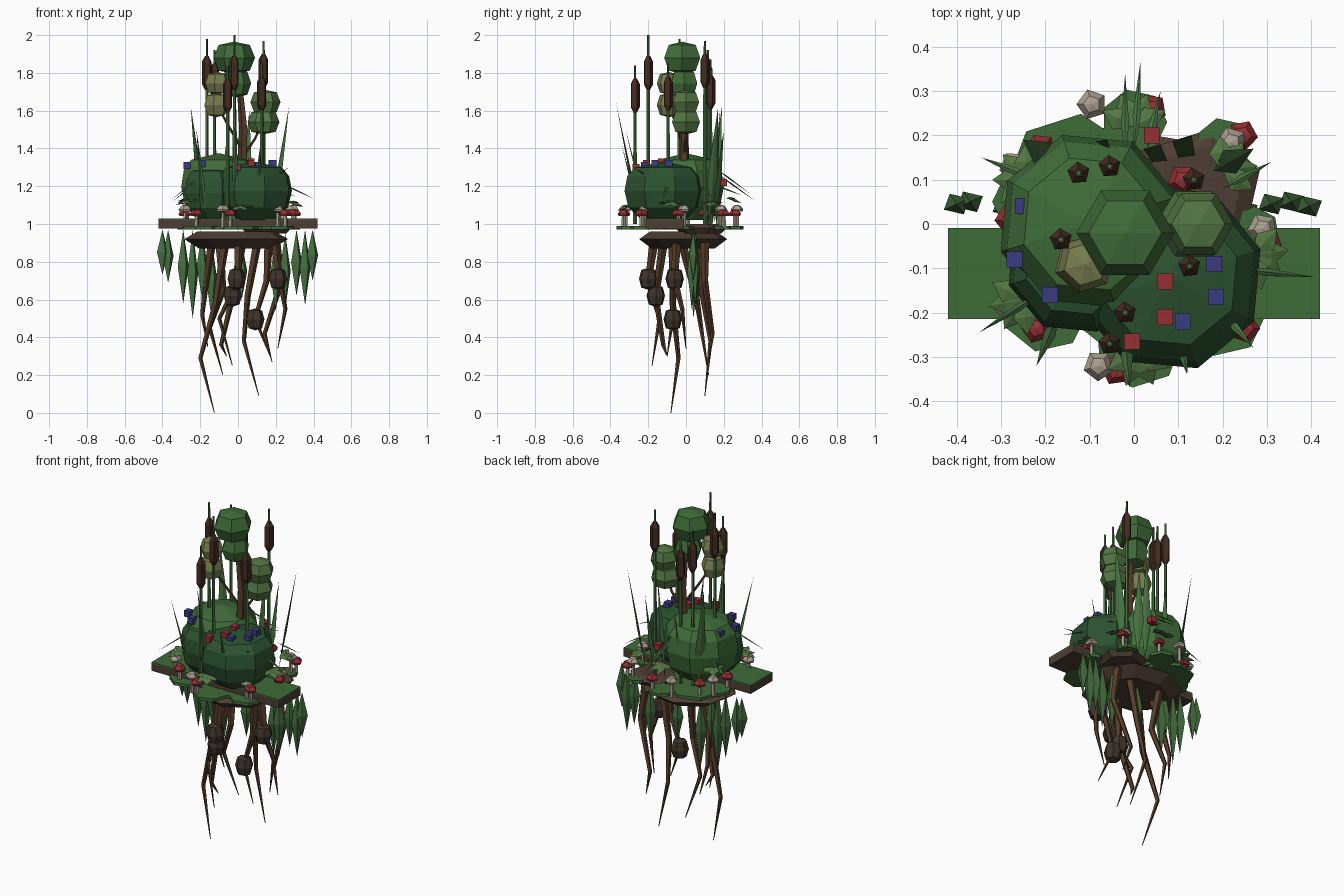
import bpy, bmesh, math
from mathutils import Vector, Matrix

if "Cube" in bpy.data.objects:
    bpy.data.objects.remove(bpy.data.objects["Cube"])

MATS = {}
def mat(name, rgb):
    m = bpy.data.materials.new(name)
    m.diffuse_color = (*rgb, 1)
    m.use_nodes = True
    m.node_tree.nodes["Principled BSDF"].inputs["Base Color"].default_value = m.diffuse_color
    MATS[name] = m
for n, c in dict(dark_green=(.025, .085, .03), green=(.05, .15, .04), leaf_green=(.06, .16, .05),
                 light_green=(.085, .18, .055), olive=(.19, .21, .08), soil=(.075, .048, .033),
                 bark=(.09, .045, .022), root_brown=(.05, .034, .024), seed_brown=(.055, .025, .015),
                 red=(.3, .03, .035), blue=(.045, .045, .22), beige=(.42, .36, .28)).items():
    mat(n, c)

def make(name, material, build):
    bm = bmesh.new()
    build(bm)
    bmesh.ops.recalc_face_normals(bm, faces=bm.faces)
    me = bpy.data.meshes.new(name)
    bm.to_mesh(me)
    bm.free()
    me.materials.append(MATS[material])
    ob = bpy.data.objects.new(name, me)
    bpy.context.collection.objects.link(ob)
    return ob

def lathe(bm, c, profile, n, phase=0.0, sy=1.0):
    """Stack of n-gon rings (radius, z) around c; radius 0 makes a point."""
    rings = []
    for r, z in profile:
        k = 1 if r == 0 else n
        rings.append([bm.verts.new((c[0] + r * math.cos(phase + math.tau * i / n),
                                    c[1] + r * sy * math.sin(phase + math.tau * i / n), z)) for i in range(k)])
    for a, b in zip(rings, rings[1:]):
        for i in range(n):
            j = (i + 1) % n
            f = [a[i % len(a)], a[j % len(a)], b[j % len(b)], b[i % len(b)]]
            bm.faces.new(list(dict.fromkeys(f)))
    for ring in (rings[0], rings[-1]):
        if len(ring) > 2:
            bm.faces.new(ring)

def ball(bm, c, r, h, n=6, phase=0.0):
    lathe(bm, c, [(0, c[2] - h), (r * .75, c[2] - h * .8), (r, c[2]),
                  (r * .75, c[2] + h * .8), (0, c[2] + h)], n, phase)

def tube(bm, pts, radii, n=5):
    """Tapered polyline limb."""
    pts = [Vector(p) for p in pts]
    rings = []
    for i, p in enumerate(pts):
        d = (pts[min(i + 1, len(pts) - 1)] - pts[max(i - 1, 0)]).normalized()
        u = d.cross(Vector((0, 1, 0.01))).normalized()
        v = d.cross(u)
        rings.append([bm.verts.new(p + radii[i] * (u * math.cos(math.tau * k / n) + v * math.sin(math.tau * k / n)))
                      for k in range(n)])
    for a, b in zip(rings, rings[1:]):
        for k in range(n):
            bm.faces.new((a[k], a[(k + 1) % n], b[(k + 1) % n], b[k]))
    bm.faces.new(rings[0])
    bm.faces.new(rings[-1])

def blade(bm, a, b, w, t=.006, mid=.4):
    """Diamond leaf from a to b, wide across its lean direction."""
    a, b = Vector(a), Vector(b)
    d = b - a
    side = d.cross(Vector((0, 0, 1)))
    side = side.normalized() if side.length > 1e-4 else Vector((1, 0, 0))
    nrm = d.cross(side).normalized()
    m = a.lerp(b, mid)
    va, vb = bm.verts.new(a), bm.verts.new(b)
    ring = [bm.verts.new(m + o) for o in (side * w, nrm * t, -side * w, -nrm * t)]
    for i in range(4):
        bm.faces.new((va, ring[i], ring[(i + 1) % 4]))
        bm.faces.new((vb, ring[(i + 1) % 4], ring[i]))

def box(bm, c, s):
    bmesh.ops.create_cube(bm, size=1, matrix=Matrix.Translation(c) @ Matrix.Diagonal((*s, 1)))

# Plank and soil base
make("plank", "soil", lambda bm: box(bm, (0, -.112, 1.0), (.84, .205, .045)))
make("plank_turf", "green", lambda bm: box(bm, (0, -.112, 1.025), (.84, .205, .008)))
make("soil_disc", "soil", lambda bm: lathe(bm, (-.01, -.015), [(.2, .87), (.28, .92), (.21, .96)], 8, .2, .85))
make("soil_mound", "soil", lambda bm: lathe(bm, (.15, .08), [(.11, .95), (.14, .98), (.1, 1.0)], 6, .3))

# Moss pads
def pads(bm):
    for x, y, r in [(-.14, .1, .15), (0, .23, .075), (.01, -.27, .1), (.2, -.2, .1), (-.2, -.19, .1),
                    (.27, -.02, .06), (.2, .18, .06), (-.25, .05, .07), (0, -.1, .2)]:
        lathe(bm, (x, y), [(r, .972), (r, .99)], 7, x * 9)
make("moss_pads", "green", pads)

# Shrubs
def shrub(c, r, z0, z1):
    h = z1 - z0
    prof = [(r * .55, z0), (r * .9, z0 + h * .22), (r, z0 + h * .5), (r * .93, z0 + h * .75), (r * .74, z0 + h * .9), (0, z1)]
    return lambda bm: lathe(bm, c, prof, 8, .3)
make("front_shrub", "dark_green", shrub((.08, -.12), .215, 1.02, 1.33))
make("back_shrub", "green", shrub((-.1, .0), .21, 1.02, 1.375))
make("side_shrub", "dark_green", shrub((-.13, -.09), .16, 1.02, 1.31))

# Clipped tree
def trunk(bm):
    tube(bm, [(.02, -.01, 1.2), (.03, -.01, 1.5), (0, -.02, 1.85)], [.03, .024, .012])
    tube(bm, [(.03, -.01, 1.36), (.09, 0, 1.45), (.14, 0, 1.56)], [.009, .007, .006])
    tube(bm, [(.02, -.01, 1.4), (-.05, -.05, 1.52), (-.11, -.09, 1.63)], [.009, .007, .006])
make("tree_trunk", "bark", trunk)
make("crown_top", "green", lambda bm: ball(bm, (-.02, -.02, 1.88), .11, .085))
make("crown_lower", "green", lambda bm: ball(bm, (-.01, -.01, 1.745), .08, .075))
make("crown_right", "light_green", lambda bm: [ball(bm, (.145, 0, 1.645), .08, .065), ball(bm, (.135, 0, 1.54), .085, .065)])
make("crown_left", "olive", lambda bm: [ball(bm, (-.11, -.09, 1.745), .066, .06, 6, .3), ball(bm, (-.115, -.09, 1.63), .066, .065, 6, .3)])

# Cattails: x, y, head bottom, tip
cattails = [(-.055, -.27, 1.6, 1.84), (-.02, -.2, 1.72, 2.0), (.125, -.095, 1.61, 1.85), (-.165, -.035, 1.72, 1.98),
            (-.125, .115, 1.68, 1.92), (-.055, .13, 1.62, 1.87), (.135, .1, 1.73, 1.97)]
def stems(bm):
    for x, y, h, t in cattails:
        lathe(bm, (x, y), [(.011, 1.0), (.009, h), (.006, t)], 5)
def heads(bm):
    for x, y, h, t in cattails:
        lathe(bm, (x, y), [(.01, h - .01), (.026, h + .02), (.026, h + .14), (.01, h + .17)], 5, .4)
make("cattail_stems", "leaf_green", stems)
make("cattail_heads", "seed_brown", heads)

# Tall reed blades and drooping side blades
def reeds(bm):
    for a, b, w in [((.18, .12, 1.0), (.27, .17, 1.62), .03), ((-.18, .14, 1.0), (-.25, .19, 1.62), .03),
                    ((.04, .14, 1.0), (.06, .18, 1.6), .03), ((.1, .15, 1.0), (.13, .2, 1.5), .03),
                    ((-.02, -.25, 1.05), (-.01, -.37, 1.64), .014), ((-.17, -.2, 1.02), (-.22, -.32, 1.5), .014),
                    ((.1, -.24, 1.02), (.12, -.34, 1.42), .014), ((-.08, .16, 1.0), (-.06, .19, 1.45), .025)]:
        blade(bm, a, b, w)
    for a, b in [((-.22, .1, 1.22), (-.345, .15, 1.12)), ((-.2, -.15, 1.25), (-.35, -.245, 1.13)),
                 ((.22, -.1, 1.22), (.41, -.12, 1.13)), ((0, .16, 1.27), (.015, .37, 1.12)),
                 ((-.02, .15, 1.3), (-.02, .34, 1.16)), ((.2, .08, 1.2), (.31, .14, 1.14)),
                 ((.2, -.2, 1.25), (.27, -.28, 1.3)), ((.03, .17, 1.2), (.06, .3, 1.15))]:
        blade(bm, a, b, .009, .004)
make("reed_blades", "leaf_green", reeds)

# Broad low leaves in tufts
def tufts(bm):
    for x, y, z in [(.0, .22, 1.14), (.27, -.07, 1.12), (-.25, -.17, 1.13), (.01, -.29, 1.1), (.2, .12, 1.12), (-.24, .1, 1.14)]:
        out = math.atan2(y, x)
        for k in (-1.1, -.4, .4, 1.1):
            d = Vector((math.cos(out + k), math.sin(out + k), -.5 + .35 * abs(k)))
            blade(bm, (x, y, z), Vector((x, y, z)) + d * .08, .028, .008, .5)
make("leaf_tufts", "light_green", tufts)

# Hanging leaves: x, y, top, bottom
def hanging(bm):
    for x, y, t, b in [(-.4, .045, .97, .73), (-.37, .05, .97, .69), (-.29, .04, .97, .58), (-.24, .04, .97, .5),
                       (-.19, .03, .96, .6), (-.14, .06, .92, .5), (.2, .05, .93, .54), (.25, .03, .95, .55),
                       (.31, .045, .97, .62), (.355, .05, .97, .57), (.395, .04, .97, .7), (.02, .05, .9, .6)]:
        lathe(bm, (x, y), [(0, b), (.033, b + (t - b) * .5), (0, t)], 4, .5, .8)
make("hanging_leaves", "leaf_green", hanging)

# Roots and tubers
def roots(bm):
    for path in [[(-.07, -.06, .9), (-.12, -.07, .58), (-.2, -.04, .29), (-.125, -.08, 0)],
                 [(.1, .08, .9), (.05, .09, .62), (.03, .13, .38), (.11, .1, .09)],
                 [(.2, .1, .9), (.23, .1, .7), (.14, .14, .42), (.18, .12, .27)],
                 [(-.1, .1, .9), (-.08, .05, .65), (-.15, .08, .45), (-.08, .12, .2)],
                 [(0, -.17, .9), (0, -.2, .7), (-.1, -.14, .5), (-.03, -.18, .25)],
                 [(.02, -.12, .9), (-.03, -.16, .62), (-.09, -.12, .36), (-.06, -.1, .3)],
                 [(.16, -.07, .9), (.15, -.07, .7), (.09, -.07, .5), (.17, -.1, .3)],
                 [(.19, -.05, .9), (.22, -.06, .71), (.25, -.02, .55), (.21, 0, .34)],
                 [(-.14, -.02, .9), (-.17, .03, .7), (-.19, .07, .52), (-.16, .1, .35)]]:
        tube(bm, path, [.025, .018, .012, .002])
make("roots", "bark", roots)
def tubers(bm):
    for c in [(-.01, -.2, .71), (-.03, -.16, .62), (.09, -.07, .495), (.21, -.06, .71)]:
        ball(bm, c, .05, .058, 7)
make("root_tubers", "root_brown", tubers)

# Mushrooms
red_caps = [(-.21, .17), (-.28, .01), (-.22, -.235), (-.04, -.33), (.25, -.235), (.245, .2), (.11, .1), (.3, -.04), (.04, .26)]
pale_caps = [(-.095, .27), (-.27, .13), (.22, .185), (-.28, -.19), (.29, -.01), (-.08, -.32), (.21, -.22)]
def caps(spots, z):
    def build(bm):
        for x, y in spots:
            lathe(bm, (x, y), [(.03, z - .02), (.035, z - .008), (.02, z + .012), (0, z + .017)], 5, x * 20)
    return build
def mushroom_stems(bm):
    for x, y in red_caps + pale_caps:
        lathe(bm, (x, y), [(.012, .98), (.01, 1.06)], 5)
make("red_mushroom_caps", "red", caps(red_caps, 1.062))
make("pale_mushroom_caps", "beige", caps(pale_caps, 1.085))
make("mushroom_stems", "beige", mushroom_stems)

# Cube blossoms on the shrubs
def blossoms(spots):
    return lambda bm: [box(bm, p, (.036, .036, .036)) for p in spots]
make("blue_blossoms", "blue", blossoms([(-.27, -.08, 1.31), (-.19, -.16, 1.32), (-.25, .04, 1.31), (.18, -.09, 1.32),
                                        (.185, -.165, 1.32), (.11, -.22, 1.31)]))
make("red_blossoms", "red", blossoms([(.07, -.13, 1.33), (.07, -.21, 1.32), (-.005, -.265, 1.3), (-.235, .04, 1.31), (.04, .2, 1.22)]))
